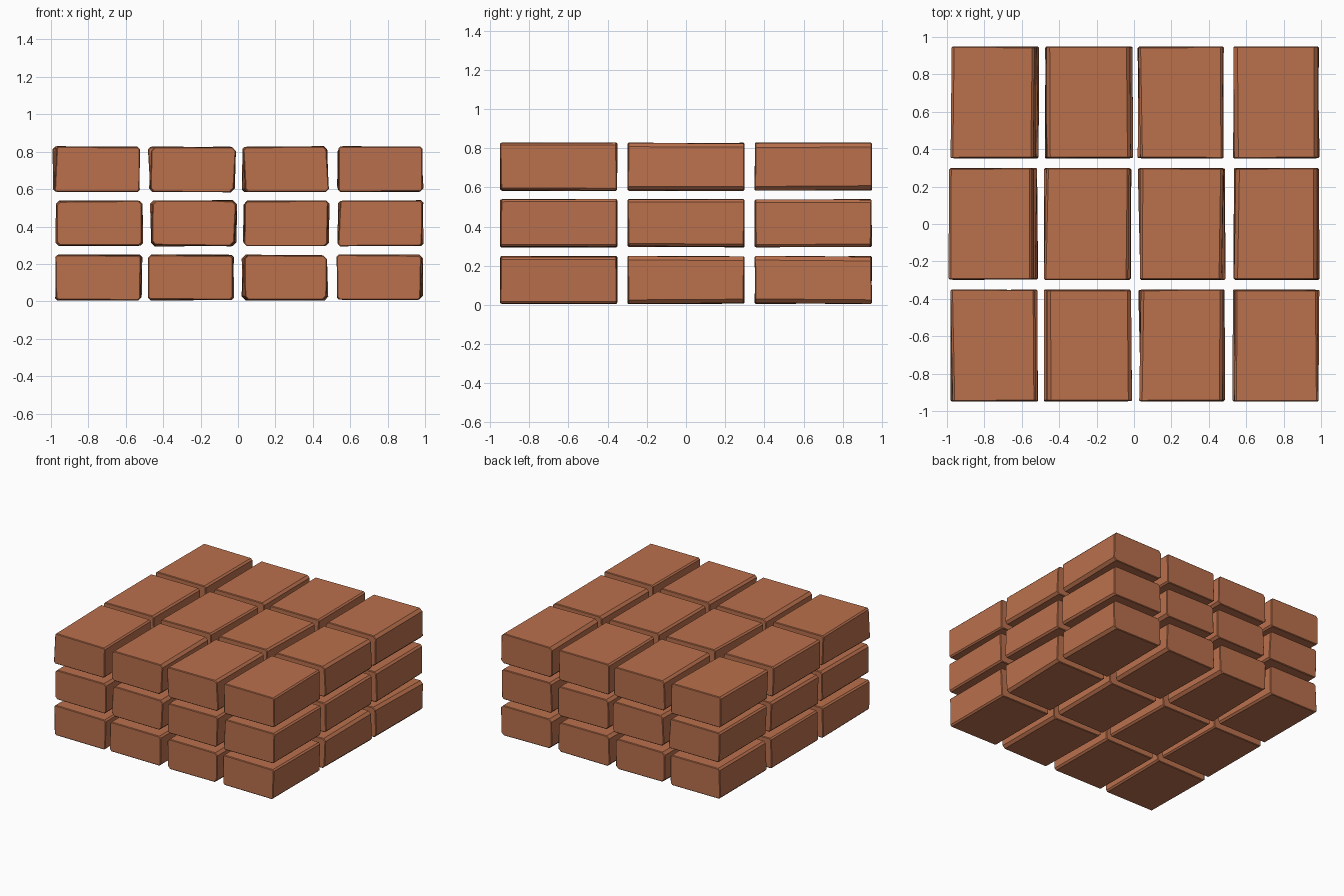
import bpy, bmesh, random
from mathutils import Vector

if "Cube" in bpy.data.objects:
    bpy.data.objects.remove(bpy.data.objects["Cube"])

random.seed(7)

clay = bpy.data.materials.new("terracotta clay")
clay.diffuse_color = (0.49, 0.162, 0.073, 1)
clay.use_nodes = True
clay.node_tree.nodes["Principled BSDF"].inputs["Base Color"].default_value = clay.diffuse_color

WIDTH, DEPTH, HEIGHT = 0.463, 0.60, 0.247
LAYERS = {"bottom": 0.1275, "middle": 0.4175, "top": 0.7065}
ROWS = {"front": -0.65, "centre": 0.0, "back": 0.65}

# x centres of the four bricks in every row
CENTRES = {
    ("bottom", "front"): (-0.747, -0.252, 0.253, 0.758),
    ("bottom", "centre"): (-0.743, -0.250, 0.256, 0.762),
    ("bottom", "back"): (-0.740, -0.255, 0.250, 0.760),
    ("middle", "front"): (-0.741, -0.238, 0.254, 0.766),
    ("middle", "centre"): (-0.745, -0.240, 0.258, 0.764),
    ("middle", "back"): (-0.738, -0.235, 0.252, 0.762),
    ("top", "front"): (-0.752, -0.241, 0.256, 0.759),
    ("top", "centre"): (-0.763, -0.252, 0.250, 0.762),
    ("top", "back"): (-0.755, -0.246, 0.252, 0.758),
}


def along_y(edge):
    d = edge.verts[0].co - edge.verts[1].co
    return abs(d.y) > 0.4


def brick(name, x, y, z):
    """Worn brick: uneven corners, wide chamfers front to back, fine ones elsewhere."""
    bm = bmesh.new()
    bmesh.ops.create_cube(bm, size=1)
    for v in bm.verts:
        inset = Vector((random.uniform(0, 0.016), random.uniform(0, 0.005), random.uniform(0, 0.007)))
        v.co = Vector([c * s - (i if c > 0 else -i)
                       for c, s, i in zip(v.co, (WIDTH, DEPTH, HEIGHT), inset)])
    bmesh.ops.bevel(bm, geom=[e for e in bm.edges if along_y(e)],
                    offset=random.uniform(0.010, 0.022), segments=1, affect='EDGES')
    rim = [e for e in bm.edges if not along_y(e)]
    bmesh.ops.bevel(bm, geom=rim, offset=0.005, segments=1, affect='EDGES')
    bmesh.ops.translate(bm, verts=bm.verts, vec=(x, y, z))
    bmesh.ops.recalc_face_normals(bm, faces=bm.faces)
    mesh = bpy.data.meshes.new(name)
    bm.to_mesh(mesh)
    bm.free()
    mesh.materials.append(clay)
    bpy.context.collection.objects.link(bpy.data.objects.new(name, mesh))


# three layers of three rows of four bricks
for (layer, row), centres in CENTRES.items():
    for i, x in enumerate(centres, 1):
        brick(f"brick_{layer}_{row}_{i}", x, ROWS[row], LAYERS[layer])
